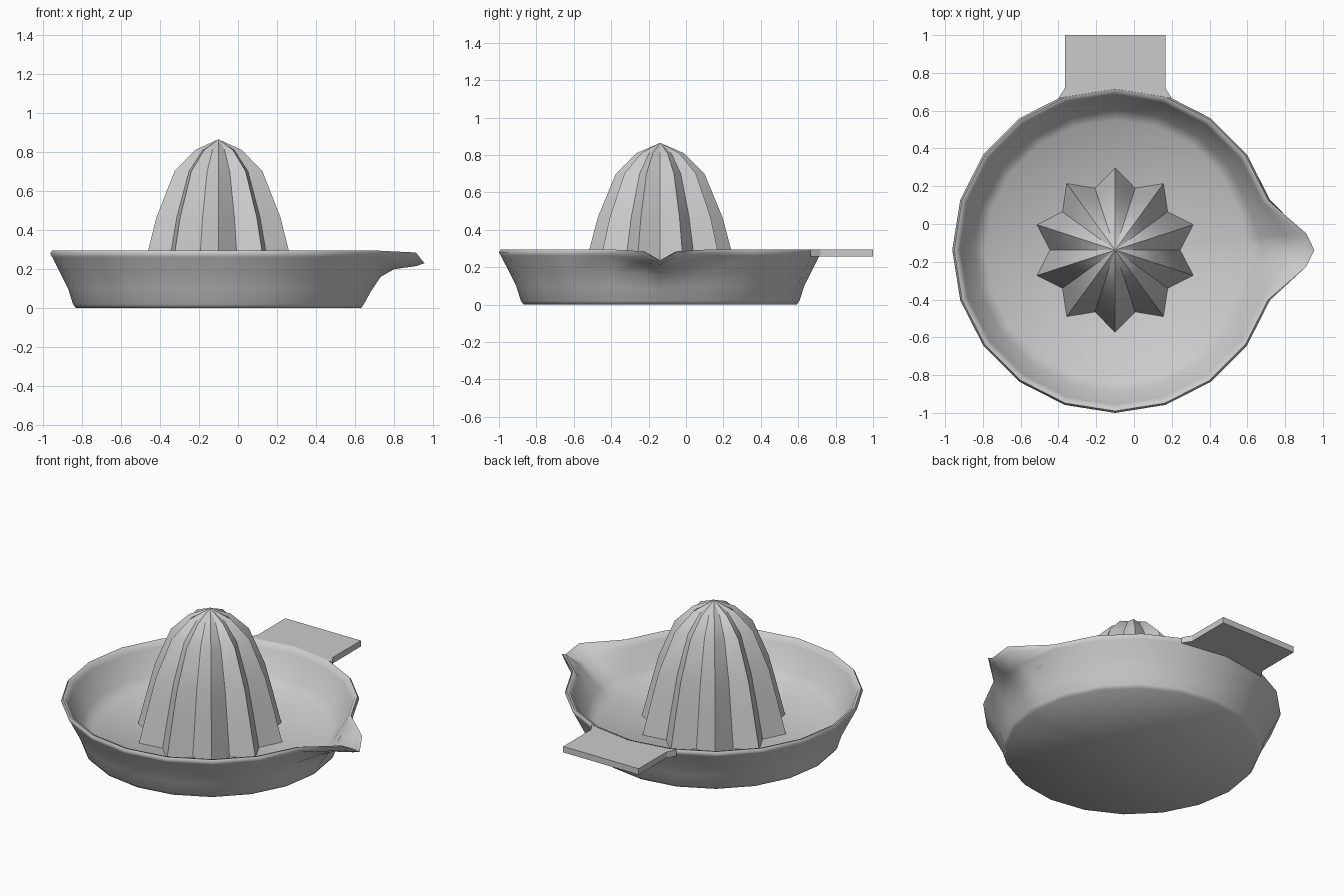
import bpy, bmesh
from math import sin, cos, pi, radians

if "Cube" in bpy.data.objects:
    bpy.data.objects.remove(bpy.data.objects["Cube"])

CX, CY = -0.10, -0.138  # centre of bowl and cone


def finish(name, bm, angle):
    bmesh.ops.recalc_face_normals(bm, faces=bm.faces)
    mesh = bpy.data.meshes.new(name)
    bm.to_mesh(mesh)
    bm.free()
    ob = bpy.data.objects.new(name, mesh)
    bpy.context.collection.objects.link(ob)
    bpy.ops.object.select_all(action='DESELECT')
    ob.select_set(True)
    bpy.context.view_layer.objects.active = ob
    bpy.ops.object.shade_smooth_by_angle(angle=radians(angle))
    return ob


def skin(bm, columns, bottom, top):
    """Join upright columns of (angle, [(r, z)]) into a closed shell with two poles."""
    lo = bm.verts.new((CX, CY, bottom))
    hi = bm.verts.new((CX, CY, top))
    cols = [[bm.verts.new((CX + r * cos(a), CY + r * sin(a), z)) for r, z in prof]
            for a, prof in columns]
    for i, c in enumerate(cols):
        d = cols[(i + 1) % len(cols)]
        bm.faces.new((lo, d[0], c[0]))
        for j in range(len(c) - 1):
            bm.faces.new((c[j], d[j], d[j + 1], c[j + 1]))
        bm.faces.new((c[-1], d[-1], hi))


# Bowl: 20 sides, outside wall up over the rim and down inside, pulled out into a spout at +x
plain = [(.73, 0), (.745, .02), (.77, .10), (.805, .17), (.852, .262), (.862, .28),
         (.852, .295), (.835, .29), (.82, .26), (.745, .125), (.69, .075)]
spout_side = [(.723, 0), (.738, .02), (.77, .09), (.82, .165), (.90, .22), (1.0, .255),
              (1.015, .285), (.99, .285), (.90, .245), (.765, .13), (.69, .075)]
spout_mid = [(.73, 0), (.745, .02), (.78, .085), (.83, .16), (.90, .20), (1.01, .215),
             (1.055, .23), (1.03, .238), (.93, .225), (.78, .13), (.69, .075)]
columns = [(0, spout_mid), (radians(5), spout_side)]
columns += [(i * pi / 10, plain) for i in range(1, 20)]
columns.append((radians(355), spout_side))
bm = bmesh.new()
skin(bm, columns, 0, .06)
finish("bowl", bm, 70)

# Fluted reaming cone: ten ridges with valleys between
ridge = [(.44, .05), (.38, .29), (.334, .465), (.237, .70), (.126, .81)]
valley = [(r * .79, z) for r, z in ridge]
bm = bmesh.new()
skin(bm, [(pi / 2 + i * pi / 10, valley if i % 2 else ridge) for i in range(20)], .05, .865)
finish("reamer_cone", bm, 25)

# Flat handle tab, its inner edge following the rim
outline = [(-.40, .665), (-.10, .712), (.20, .665), (.166, .72), (.166, 1), (-.366, 1), (-.366, .72)]
bm = bmesh.new()
face = bm.faces.new([bm.verts.new((x, y, .256)) for x, y in outline])
ext = bmesh.ops.extrude_face_region(bm, geom=[face])
bmesh.ops.translate(bm, vec=(0, 0, .038),
                    verts=[v for v in ext["geom"] if isinstance(v, bmesh.types.BMVert)])
finish("handle", bm, 30)
